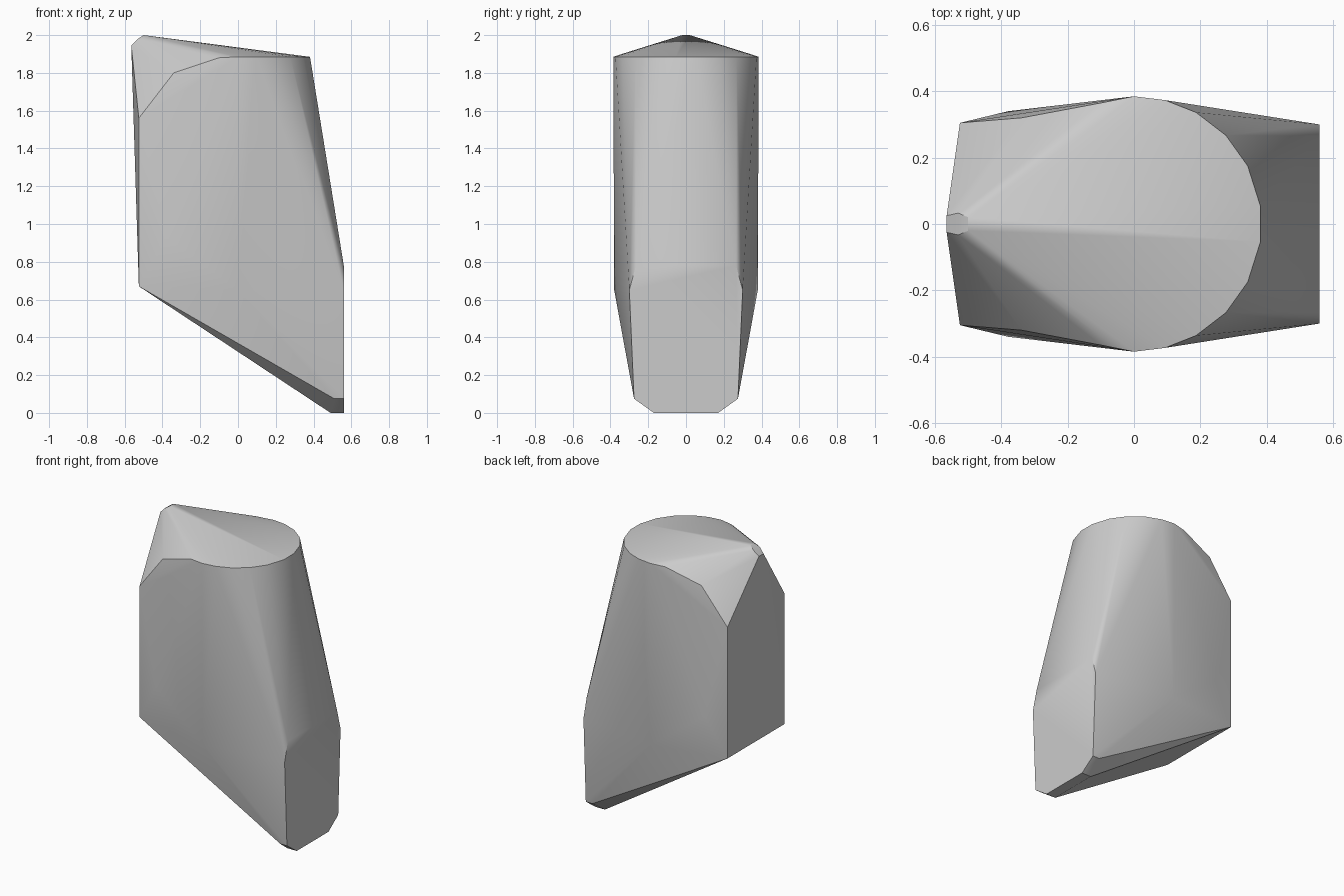
import bpy
import bmesh
from math import cos, sin, radians

cube = bpy.data.objects.get("Cube")
if cube:
    bpy.data.objects.remove(cube)


def make_material(name, color):
    mat = bpy.data.materials.new(name)
    mat.use_nodes = True
    mat.diffuse_color = color
    bsdf = next(n for n in mat.node_tree.nodes if n.type == 'BSDF_PRINCIPLED')
    bsdf.inputs["Base Color"].default_value = color
    return mat


def mirrored(points):
    """Each point together with its copy on the other side of y = 0."""
    return [(x, side * y, z) for x, y, z in points for side in (1, -1)]


def hull_object(name, points, mat):
    """Convex solid wrapped around the points, with sharp edges kept."""
    bm = bmesh.new()
    for p in points:
        bm.verts.new(p)
    result = bmesh.ops.convex_hull(bm, input=bm.verts[:])
    loose = {v for key in ("geom_interior", "geom_unused") for v in result[key]
             if isinstance(v, bmesh.types.BMVert)}
    bmesh.ops.delete(bm, geom=list(loose), context='VERTS')
    bmesh.ops.dissolve_limit(bm, angle_limit=radians(0.5),
                             verts=bm.verts[:], edges=bm.edges[:])
    bmesh.ops.recalc_face_normals(bm, faces=bm.faces[:])
    mesh = bpy.data.meshes.new(name)
    bm.to_mesh(mesh)
    bm.free()
    mesh.materials.append(mat)
    obj = bpy.data.objects.new(name, mesh)
    bpy.context.collection.objects.link(obj)
    bpy.ops.object.select_all(action='DESELECT')
    obj.select_set(True)
    bpy.context.view_layer.objects.active = obj
    bpy.ops.object.shade_smooth_by_angle(angle=radians(30))
    return obj


# Rounded top rim, a half circle facing +x
rim_radius, rim_height = 0.385, 1.885
rim = [(rim_radius * cos(a), rim_radius * sin(a), rim_height)
       for a in (radians(d) for d in (8, 27, 44, 61, 76, 90))]

# Rim falling away towards the flat -x end
shoulder = [(-0.1, 0.34, 1.9), (-0.1, 0.365, 1.88), (-0.34, 0.32, 1.8)]

# Small slanted facet at the peak
peak = [(-0.5, 0.02, 2), (-0.53, 0.033, 1.98), (-0.565, 0.025, 1.945)]

# Flat -x end and the bulging sides
end_face = [(-0.525, 0.305, 1.56), (-0.525, 0.305, 0.67)]
sides = [(-0.38, 0.34, 0.93), (0, 0.38, 0.65)]

# Flat +x end with its chamfered foot
foot = [(0.56, 0.265, 0.78), (0.56, 0.3, 0.65), (0.56, 0.275, 0.075),
        (0.51, 0.275, 0.075), (0.56, 0.17, 0), (0.49, 0.17, 0)]

grey = make_material("plain grey", (0.6, 0.6, 0.6, 1))
hull_object("body", mirrored(rim + shoulder + peak + end_face + sides + foot), grey)
